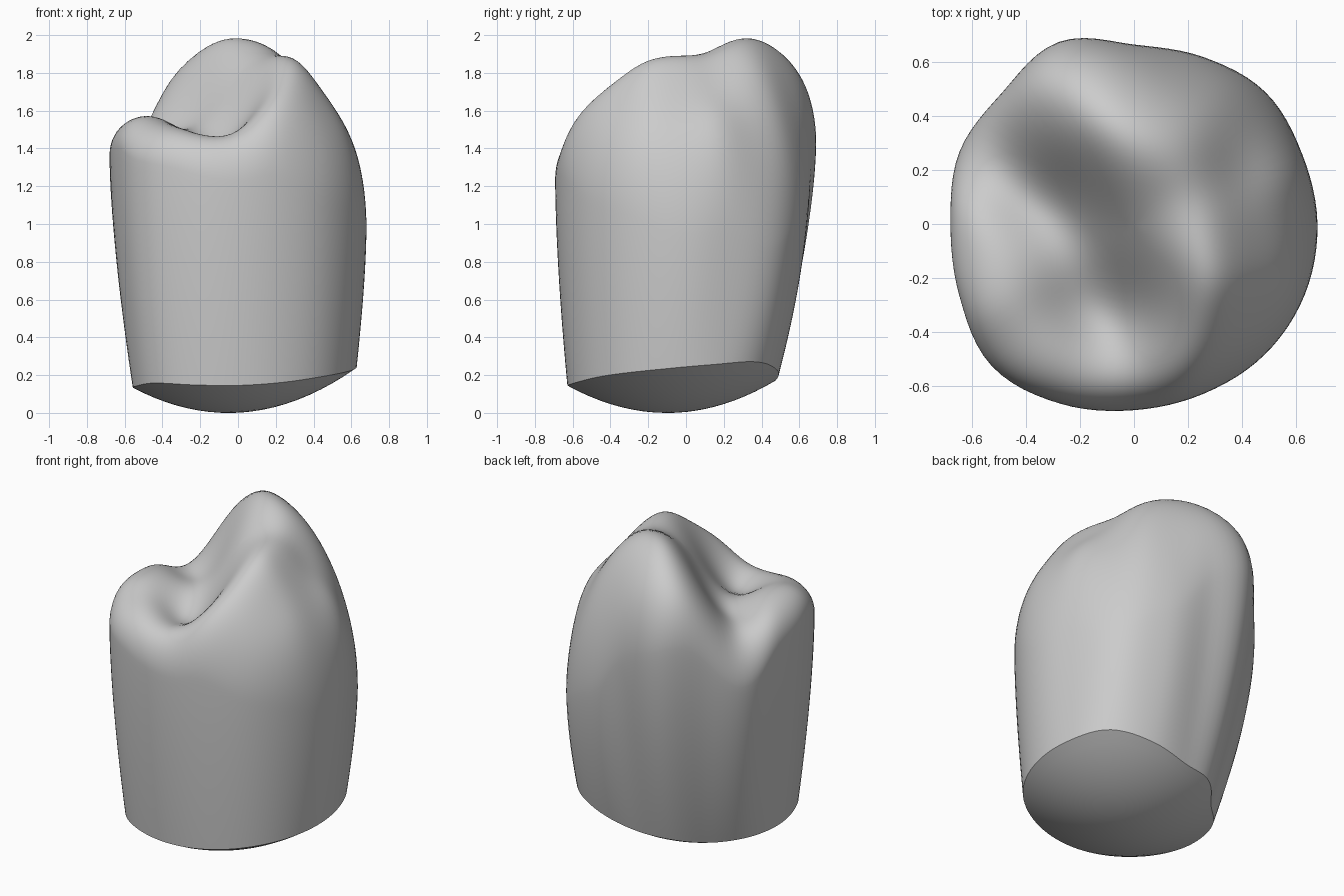
import bpy, bmesh, math

if "Cube" in bpy.data.objects:
    bpy.data.objects.remove(bpy.data.objects["Cube"])

SEGMENTS, WALL_RINGS, TOP_RINGS, BASE_RINGS = 96, 26, 34, 10

# Crown outline: radius at sixteen equal angle steps, starting at +x
OUTLINE = [.68, .675, .69, .67, .665, .73, .69, .70, .68, .70, .745, .72, .69, .68, .685, .685]

# Landmarks of the chewing surface (x, y, height)
LANDMARKS = [
    # tall cusp and its back lobe
    (-.02, .31, 2), (.1, .38, 1.93), (0, .48, 1.9), (-.2, .38, 1.92), (-.22, .54, 1.88),
    (-.33, .45, 1.82), (-.43, .42, 1.68), (.28, .38, 1.79), (0, .2, 1.94),
    # front ridge of the tall cusp and its outer slope
    (.12, .12, 1.91), (.2, -.08, 1.88), (.22, -.3, 1.81), (.2, -.48, 1.7),
    (.45, -.1, 1.71), (.45, .22, 1.65), (.38, -.42, 1.65),
    # inner slope down to the groove and the pit
    (-.12, .2, 1.85), (-.31, .3, 1.74), (0, 0, 1.79), (.08, -.18, 1.73),
    (-.42, .25, 1.53), (-.27, .12, 1.57), (-.18, -.08, 1.53),
    (-.12, -.27, 1.45), (.06, -.36, 1.55),
    # front ridge and low cusp
    (-.15, -.55, 1.49), (.05, -.55, 1.55), (-.35, -.45, 1.53),
    (-.52, -.18, 1.58), (-.34, -.1, 1.52), (-.55, .15, 1.5),
    # outer rim
    (.66, -.05, 1.52), (.55, -.4, 1.57), (.5, .45, 1.45), (.25, .62, 1.56), (-.22, .68, 1.82),
    (-.62, .33, 1.43), (-.66, -.1, 1.56), (-.45, -.58, 1.52),
    (-.1, -.69, 1.5), (.35, -.6, 1.56),
]
SPREAD = .14


def blend(x, y, values):
    """Smooth weighted mean of landmark values at a point."""
    total = weight_sum = 0
    for (lx, ly, _), value in zip(LANDMARKS, values):
        w = math.exp(-((x - lx) ** 2 + (y - ly) ** 2) / (2 * SPREAD ** 2)) + 1e-9
        total += w * value
        weight_sum += w
    return total / weight_sum


# Sharpen the values until the blended surface passes near the landmarks
heights = [p[2] for p in LANDMARKS]
for step in range(9):
    heights = [h + p[2] - blend(p[0], p[1], heights) for h, p in zip(heights, LANDMARKS)]


def radius(angle):
    """Closed smooth curve through the outline radii."""
    n = len(OUTLINE)
    pos = angle / math.tau * n
    i, t = int(pos), pos - int(pos)
    a, b, c, d = (OUTLINE[(i + k) % n] for k in (-1, 0, 1, 2))
    return b + .5 * t * (c - a + t * (2 * a - 5 * b + 4 * c - d + t * (3 * (b - c) + d - a)))


def crown_point(angle, s):
    """Point on the chewing surface, rounded over at the rim (s = 1)."""
    r = radius(angle) * s
    x, y = r * math.cos(angle), r * math.sin(angle)
    drop = .36 + .17 * math.cos(angle) + .07 * math.sin(angle)
    return x, y, blend(x, y, heights) - drop * (1 - math.sqrt(max(0, 1 - s ** 8)))


def lobe(angle, centre):
    """Soft falloff around one direction, given in degrees."""
    return max(0, math.cos(angle - math.radians(centre))) ** 4


def base_point(angle, s):
    """Point on the shallow dome underneath."""
    r = radius(angle) * s * (1 + .1 * lobe(angle, 45) - .15 * lobe(angle, 135))
    x, y = .02 + .87 * r * math.cos(angle), -.06 + .82 * r * math.sin(angle)
    return x, y, .52 * ((x + .05) ** 2 + (y + .1) ** 2)


def wall_point(angle, t):
    """Point on the side wall, from the base edge (t = 0) to the rim."""
    low, high = base_point(angle, 1), crown_point(angle, 1)
    f = 1 - (1 - t) ** 1.6
    return (low[0] + (high[0] - low[0]) * f,
            low[1] + (high[1] - low[1]) * f,
            low[2] + (high[2] - low[2]) * t)


# Rings run from under the base, up the wall and over the crown
angles = [math.tau * i / SEGMENTS for i in range(SEGMENTS)]
rings = [[base_point(a, k / BASE_RINGS) for a in angles] for k in range(1, BASE_RINGS)]
rings += [[wall_point(a, k / WALL_RINGS) for a in angles] for k in range(WALL_RINGS + 1)]
rings += [[crown_point(a, math.cos(math.pi / 2 * k / TOP_RINGS)) for a in angles]
          for k in range(1, TOP_RINGS)]

bm = bmesh.new()
loops = [[bm.verts.new(p) for p in ring] for ring in rings]
for lower, upper in zip(loops, loops[1:]):
    for i in range(SEGMENTS):
        j = (i + 1) % SEGMENTS
        bm.faces.new((lower[i], lower[j], upper[j], upper[i]))
bottom, top = bm.verts.new(base_point(0, 0)), bm.verts.new(crown_point(0, 0))
for i in range(SEGMENTS):
    j = (i + 1) % SEGMENTS
    bm.faces.new((bottom, loops[0][j], loops[0][i]))
    bm.faces.new((top, loops[-1][i], loops[-1][j]))

# Stand the base on the floor
floor = min(v.co.z for v in bm.verts)
for v in bm.verts:
    v.co.z -= floor
bmesh.ops.recalc_face_normals(bm, faces=bm.faces)

mesh = bpy.data.meshes.new("tooth_crown")
bm.to_mesh(mesh)
bm.free()
tooth = bpy.data.objects.new("tooth_crown", mesh)
bpy.context.collection.objects.link(tooth)

# Plain light grey
grey = bpy.data.materials.new("light_grey")
grey.use_nodes = True
colour = (.6, .6, .6, 1)
grey.diffuse_color = colour
grey.node_tree.nodes["Principled BSDF"].inputs["Base Color"].default_value = colour
mesh.materials.append(grey)

bpy.context.view_layer.objects.active = tooth
tooth.select_set(True)
bpy.ops.object.shade_smooth_by_angle(angle=math.radians(40))
